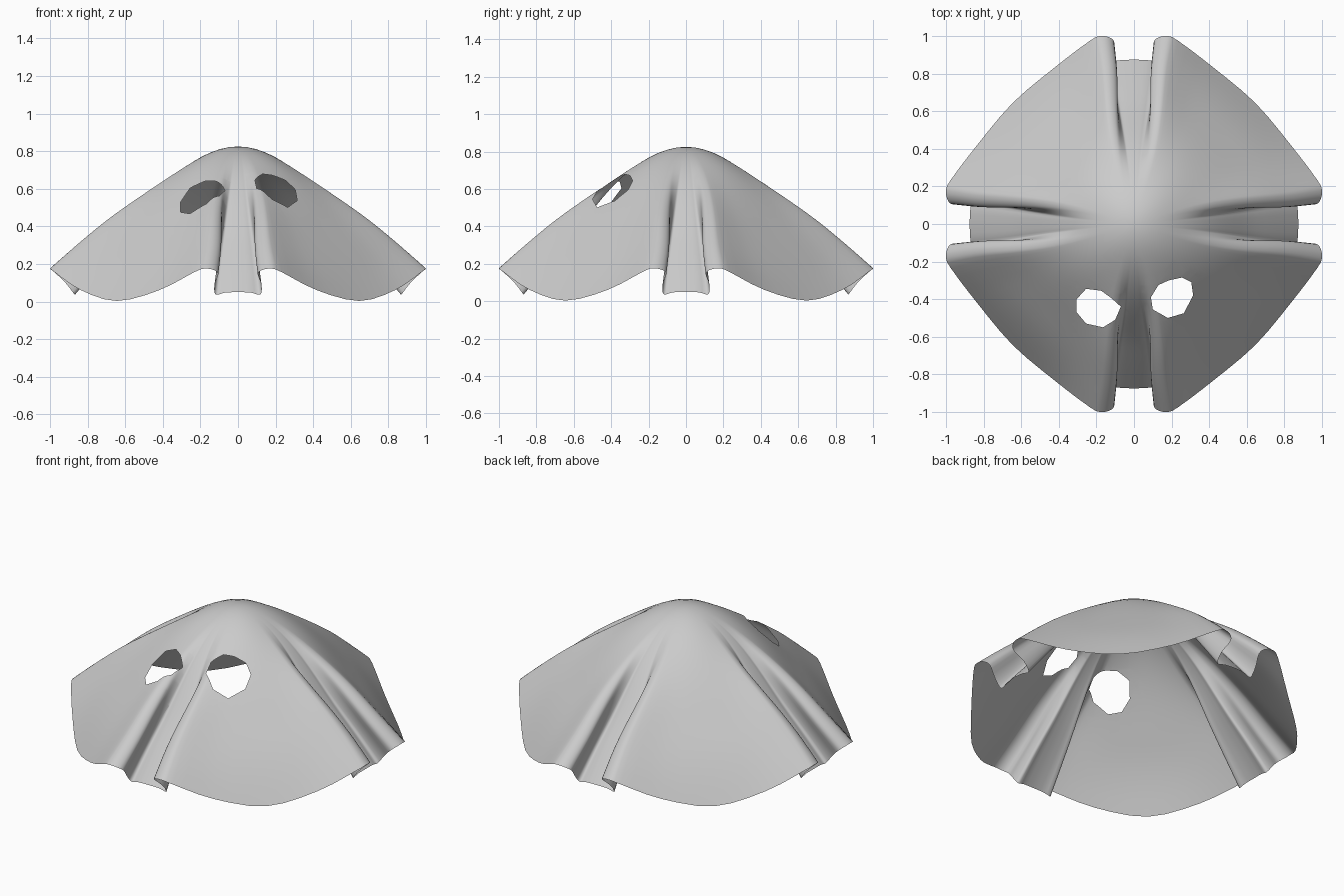
import bpy, bmesh, math
from mathutils import Vector

cube = bpy.data.objects.get("Cube")
if cube:
    bpy.data.objects.remove(cube, do_unlink=True)

APEX = 0.825
RINGS = 20
STEPS = 3

# Hem of one eighth of the sheet: pleat centre, folded wall, ridge, lobe middle
HEM = [(0, .875, .05), (.07, .872, .047), (.12, .87, .037), (.125, .91, .09),
       (.105, .965, .145), (.13, .993, .168), (.18, 1, .175), (.235, .975, .155),
       (.42, .835, .06), (.645, .645, .003)]

# Eye hole outlines seen from above
EYES = [
    [(-.255, -.345), (-.175, -.355), (-.12, -.395), (-.07, -.44), (-.10, -.51),
     (-.165, -.55), (-.255, -.53), (-.305, -.47), (-.305, -.40)],
    [(.255, -.285), (.305, -.31), (.315, -.38), (.265, -.475), (.18, -.5),
     (.10, -.455), (.09, -.39), (.13, -.325), (.185, -.30)],
]


def full_hem():
    """Mirror the eighth into a quarter, turn it four times, and smooth it."""
    quarter = HEM + [(y, x, z) for x, y, z in HEM[-2:0:-1]]
    loop = []
    for _ in range(4):
        loop += [Vector(p) for p in quarter]
        quarter = [(y, -x, z) for x, y, z in quarter]
    n, out = len(loop), []
    for i in range(n):
        a, b, c, d = (loop[(i + k) % n] for k in (-1, 0, 1, 2))
        for j in range(STEPS):
            t = j / STEPS
            out.append(b + (c - a) * t / 2 + (a * 2 - b * 5 + c * 4 - d) * t * t / 2
                       + (b * 3 - a - c * 3 + d) * t ** 3 / 2)
    return out


def drop(s, a=0.34):
    """Rounded crown running into a straight slope."""
    return (math.hypot(s, a) - a) / (math.hypot(1, a) - a)


def ease(s, start, end):
    t = min(max((s - start) / (end - start), 0), 1)
    return t * t * (3 - 2 * t)


def mix(a, b, t):
    return a + (b - a) * t


def build_sheet(bm):
    hem = full_hem()
    n = len(hem)
    lengths = [(hem[(i + 1) % n] - hem[i]).length for i in range(n)]
    total, run, columns = sum(lengths), 0, []
    # Each column: its unpleated angle, its turn into the pleat, hem radius, hem height
    for h, step in zip(hem, lengths):
        plain = math.pi / 2 - math.tau * run / total
        turn = math.remainder(math.atan2(h.y, h.x) - plain, math.tau)
        columns.append((plain, turn, math.hypot(h.x, h.y), h.z))
        run += step
    top = bm.verts.new((0, 0, APEX))
    previous = None
    for r in range(1, RINGS + 1):
        s = r / RINGS
        depth, narrow = ease(s, .15, .75), ease(s, .2, .9)
        ring = []
        for plain, turn, radius, height in columns:
            ang = plain + turn * narrow
            rad = mix(.95, radius, depth) * s
            bulge = .05 * math.sin(2 * ang) ** 2 * math.sin(math.pi * s ** 2.5)
            z = APEX - (APEX - mix(.14, height, depth)) * drop(s) + bulge
            ring.append(bm.verts.new((rad * math.cos(ang), rad * math.sin(ang), z)))
        for i in range(n):
            j = (i + 1) % n
            if previous:
                bm.faces.new((previous[j], previous[i], ring[i], ring[j]))
            else:
                bm.faces.new((top, ring[i], ring[j]))
        previous = ring


def cut_hole(bm, outline):
    """Slice the cloth along each side of the outline and drop the inside."""
    pts = [Vector((x, y, 0)) for x, y in outline]
    mid = sum(pts, Vector()) / len(pts)
    reach = max((p - mid).length for p in pts) + .04
    planes = []
    for a, b in zip(pts, pts[1:] + pts[:1]):
        normal = Vector((b.y - a.y, a.x - b.x, 0)).normalized()
        if normal.dot(mid - a) > 0:
            normal.negate()
        planes.append((a, normal))

    def near(f):
        c = f.calc_center_median()
        return math.hypot(c.x - mid.x, c.y - mid.y) < reach

    for co, normal in planes:
        faces = [f for f in bm.faces if near(f)]
        edges = {e for f in faces for e in f.edges}
        verts = {v for f in faces for v in f.verts}
        bmesh.ops.bisect_plane(bm, geom=faces + list(edges) + list(verts),
                               dist=1e-5, plane_co=co, plane_no=normal)
    inside = [f for f in bm.faces
              if all((f.calc_center_median() - co).dot(no) < 0 for co, no in planes)]
    bmesh.ops.delete(bm, geom=inside, context='FACES')


bm = bmesh.new()
build_sheet(bm)
# Turn the cloth's outer side up
bm.normal_update()
bm.faces.ensure_lookup_table()
if bm.faces[0].normal.z < 0:
    bmesh.ops.reverse_faces(bm, faces=bm.faces[:])
for eye in EYES:
    cut_hole(bm, eye)
for f in bm.faces:
    f.smooth = True

mesh = bpy.data.meshes.new("draped_sheet")
bm.to_mesh(mesh)
bm.free()
sheet = bpy.data.objects.new("draped_sheet", mesh)
bpy.context.collection.objects.link(sheet)

# Cloth colour
cloth = bpy.data.materials.new("pale_grey_cloth")
cloth.use_nodes = True
colour = (0.6, 0.6, 0.6, 1)
cloth.diffuse_color = colour
cloth.node_tree.nodes["Principled BSDF"].inputs["Base Color"].default_value = colour
mesh.materials.append(cloth)
